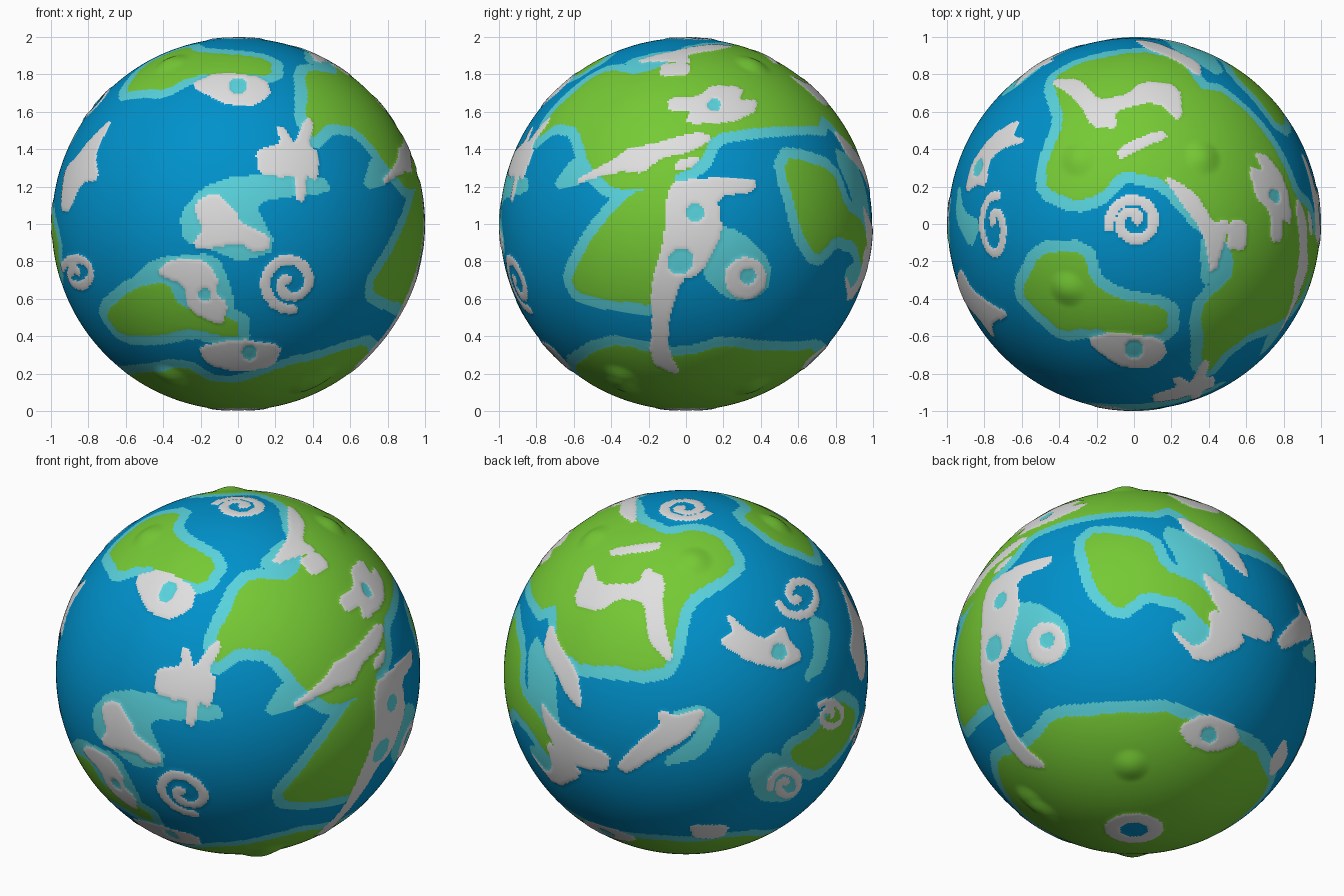
import bpy, bmesh, math
from mathutils import Vector
from mathutils.geometry import intersect_point_line

if "Cube" in bpy.data.objects:
    bpy.data.objects.remove(bpy.data.objects["Cube"])

OCEAN, SHALLOW, LAND, CLOUD = range(4)
LEVEL = (0.995, 0.995, 0.996, 1.0)          # radius of each kind of surface


def view(azimuth, elevation):
    """Right, up and toward axes of a drawing direction."""
    a, e = math.radians(azimuth), math.radians(elevation)
    h = Vector((math.sin(a), -math.cos(a), 0))
    z = Vector((0, 0, 1))
    return (Vector((math.cos(a), math.sin(a), 0)),
            z * math.cos(e) - h * math.sin(e), h * math.cos(e) + z * math.sin(e))


FRONT, RIGHT, TOP, BOTTOM = view(0, 0), view(90, 0), view(0, 90), view(0, -90)
BACK_L, BACK_R = view(215, 25), view(140, -29)
layers = {'rim': [], 'shallow': [], 'land': [], 'cloud': [], 'hole': []}


def add(layer, colour, vw, pts, margin=0.0, closed=True):
    """Store a patch outlined in one view (unit sphere); margin thickens it."""
    r, u, t = vw
    pos = [(r * x + u * y + t * math.sqrt(max(0, 1 - x * x - y * y))).normalized()
           for x, y in pts]
    c = sum(pos, Vector()).normalized()
    segs = list(zip(pos, pos[1:] + pos[:1])) if closed else list(zip(pos, pos[1:]))
    flat = [(a.dot(r), a.dot(u), b.dot(r), b.dot(u)) for a, b in segs] if closed else []
    limit = min(c.dot(p) for p in pos) - margin * 1.2 - 0.01
    layers[layer].append((colour, c, limit, vw, flat, segs, margin))


def outline(*n):
    """Hundredths to points, corners rounded once."""
    p = [(n[i] / 100, n[i + 1] / 100) for i in range(0, len(n), 2)]
    out = []
    for (a, b), (c, d) in zip(p, p[1:] + p[:1]):
        out += [(a * .82 + c * .18, b * .82 + d * .18), (a * .18 + c * .82, b * .18 + d * .82)]
    return out


def land(vw, *n):
    add('land', LAND, vw, outline(*n), 0.0)
    add('rim', SHALLOW, vw, outline(*n), 0.064)


def shallow(vw, *n):
    add('shallow', SHALLOW, vw, outline(*n), 0.015)


def cloud(vw, *n):
    add('cloud', CLOUD, vw, outline(*n), 0.008)


def disc(layer, colour, vw, x, y, r):
    add(layer, colour, vw, [(x + r * math.cos(k * math.pi / 6), y + r * math.sin(k * math.pi / 6))
                            for k in range(12)])


def spiral(vw, x, y, r, turns=1.6, start=0.0, width=0.022, sense=1):
    pts = []
    for k in range(25):
        f = k / 24
        a = start + sense * f * turns * 2 * math.pi
        q = r * (0.15 + 0.85 * f ** 0.6)
        pts.append((x + q * math.cos(a), y + q * math.sin(a)))
    add('cloud', CLOUD, vw, pts, width, False)


# continents and islands
land(TOP, -50, -15, -27, -15, -23, -31, -10, -40, 18, -45, 18, -58, 3, -60, -26, -56,
     -39, -58, -50, -48, -61, -37)
land(TOP, -44, 78, -29, 87, 3, 93, 25, 88, 38, 70, 57, 56, 73, 40, 78, 13, 57, -10, 38, 0,
     17, 24, -7, 29, -18, 16, -31, 12, -47, 19, -47, 32, -37, 56)
land(RIGHT, -80, 45, -72, 60, -52, 78, -41, 83, -25, 80, 2, 91, 29, 93, 48, 83, 78, 53, 40, 52,
     14, 48, 7, 32, -19, 20, -38, 18, -52, 31, -58, 52, -70, 54)
land(RIGHT, -62, -29, -49, -5, -35, 11, -25, 19, -3, 18, -3, -5, -10, -30, -17, -44,
     -40, -41, -58, -37)
land(RIGHT, -22, 34, -6, 34, -6, 10, -23, 10)
land(BACK_R, -28, 70, -21, 76, 8, 72, 16, 55, 36, 47, 52, 28, 44, 20, 27, 38, 6, 43, -8, 32, -21, 44)
land(BOTTOM, -52, 33, -30, 59, -10, 50, 25, 61, 54, 50, 69, 35, 71, 0, 74, -21, 55, -50,
     29, -70, -26, -71, -65, -41, -62, 0)
land(FRONT, -72, -48, -55, -34, -38, -31, -31, -45, 0, -51, 0, -62, -26, -56, -42, -60, -63, -60)
land(BACK_L, 84, -15, 94, -22, 88, -40, 73, -55, 59, -50, 57, -42, 70, -35)

# extra shallow water
shallow(FRONT, -18, 19, 1, 25, 46, 24, 49, 18, 6, 13, 20, -13, 1, -19, -12, -13, -28, -8, -30, 5)
shallow(FRONT, -60, -34, -44, -19, -12, -17, -5, -35, -2, -52, -30, -45)
shallow(FRONT, 68, 19, 72, 35, 86, 38, 82, 24)
shallow(TOP, 37, -5, 50, -3, 58, -12, 48, -24, 37, -33)
shallow(RIGHT, 2, 22, 12, 34, 14, 48, 3, 40, -6, 25)
shallow(RIGHT, 7, 0, 29, -5, 45, -21, 42, -37, 24, -40, 10, -27)
shallow(BACK_R, 14, 80, 42, 69, 52, 39, 31, 44)
shallow(BACK_R, 20, 24, 38, 28, 44, 36, 50, 20, 33, 8)
shallow(BACK_L, -9, -24, 8, -19, 19, -27, 8, -46, -14, -51, 10, -33)
shallow(BACK_L, 35, -54, 46, -44, 62, -54, 60, -70, 40, -70)
shallow(BACK_L, 68, 31, 79, 25, 76, 3, 65, -5, 72, 11)

# cloud banks
cloud(TOP, -26, -62, -10, -58, 15, -62, 17, -70, 8, -77, -8, -76)
cloud(FRONT, 10, 39, 24, 43, 21, 52, 25, 51, 30, 41, 37, 57, 40, 54, 37, 42, 43, 38, 42, 24, 36, 27,
      35, 12, 31, 14, 32, 26, 24, 26, 12, 27)
cloud(FRONT, -24, -12, -18, -3, -23, 9, -20, 13, -12, 16, -2, 7, 1, 0, 17, -7, 16, -13, 8, -14,
      1, -9, -12, -12)
cloud(FRONT, -44, -26, -34, -19, -18, -20, -11, -29, -13, -37, -6, -43, -9, -54, -26, -46, -28, -32)
cloud(FRONT, -21, -66, 0, -62, 23, -65, 19, -76, 0, -79, -16, -75)
cloud(RIGHT, -9, 21, 7, 24, 37, 24, 36, 18, 16, 15, 19, -5, 7, -27, -3, -29, -10, -51, -10, -68,
      -3, -81, -19, -74, -18, -32, -11, -8)
cloud(RIGHT, -62, 21, -37, 35, -31, 40, -19, 42, 7, 49, 14, 46, 2, 39, -14, 36, -23, 28, -36, 29)
cloud(RIGHT, -9, 67, 8, 68, 14, 74, 30, 73, 28, 66, 38, 66, 36, 60, 24, 55, 0, 54, 4, 61, -9, 61)
cloud(RIGHT, -5, 33, 7, 36, 3, 31, -5, 29)
cloud(TOP, 16, 26, 33, 16, 42, 0, 51, 2, 42, -29, 38, -5, 25, 13)
cloud(TOP, 51, 1, 60, 1, 60, -13, 50, -13)
cloud(BACK_L, -62, 38, -52, 60, -48, 47, -25, 48, -22, 57, -12, 51, -14, 33, -7, 4, -20, 17,
      -22, 39, -37, 41, -47, 34)
cloud(BACK_L, -41, 67, -14, 71, -16, 67, -40, 64)
cloud(BACK_L, -74, 27, -70, 15, -60, 0, -57, -20, -64, -14, -72, 2, -78, 13)
cloud(BACK_L, -72, -27, -58, -38, -42, -46, -44, -54, -61, -51, -74, -38, -80, -16)
cloud(BACK_L, -38, -52, -25, -38, -14, -30, -14, -21, -6, -25, 11, -20, 2, -35, -20, -47, -32, -55)
cloud(BACK_L, 18, 17, 27, 22, 22, 32, 35, 21, 44, 17, 53, 25, 56, 17, 64, 9, 54, 2, 35, 6)
cloud(FRONT, -95, 8, -93, 29, -86, 36, -82, 42, -67, 57, -77, 37, -75, 24, -84, 23, -90, 8)
cloud(BACK_R, 20, 22, 33, 11, 42, 17, 42, 33, 55, 25, 61, 14, 36, 3)
cloud(BACK_L, 2, -84, 24, -84, 19, -91, 5, -91)
cloud(BACK_R, 25, -32, 38, -25, 54, -30, 58, -39, 44, -45, 30, -41)

# storms
spiral(TOP, 0, 0.01, 0.135, 1.45, 0.5, 0.027)
spiral(FRONT, 0.28, -0.31, 0.15, 1.35, 2.6, 0.028)
spiral(FRONT, -0.86, -0.27, 0.09, 1.2, 1.5, 0.026)
spiral(BACK_L, 0.62, 0.42, 0.12, 1.15, 4.5, 0.025, -1)
spiral(BACK_L, 0.79, -0.24, 0.08, 1.3, 0.5, 0.02)
spiral(BACK_L, 0.55, -0.62, 0.09, 1.3, 1.5, 0.022)
disc('cloud', CLOUD, RIGHT, 0.32, -0.29, 0.115)
disc('cloud', CLOUD, BOTTOM, 0, 0, 0.165)

# openings in the clouds
disc('hole', SHALLOW, RIGHT, 0.33, -0.28, 0.045)
disc('hole', OCEAN, BOTTOM, 0, 0, 0.08)
disc('hole', SHALLOW, RIGHT, 0.05, 0.06, 0.05)
disc('hole', SHALLOW, RIGHT, -0.03, -0.2, 0.07)
disc('hole', SHALLOW, RIGHT, 0.15, 0.64, 0.035)
disc('hole', SHALLOW, TOP, 0.0, -0.67, 0.05)
disc('hole', SHALLOW, BACK_L, 0.51, 0.11, 0.045)
disc('hole', SHALLOW, BACK_R, 0.41, -0.36, 0.045)
disc('hole', SHALLOW, FRONT, 0.06, -0.69, 0.04)
disc('hole', SHALLOW, FRONT, -0.18, -0.38, 0.035)

ordered = [p for key in ('hole', 'cloud', 'land', 'shallow', 'rim') for p in layers[key]]


def covers(patch, d):
    _, c, limit, (r, u, t), flat, segs, margin = patch
    if flat and d.dot(t) > 0:
        x, y, inside = d.dot(r), d.dot(u), False
        for ax, ay, bx, by in flat:
            if (ay > y) != (by > y) and x < (bx - ax) * (y - ay) / (by - ay) + ax:
                inside = not inside
        if inside:
            return True
    if margin:
        for a, b in segs:
            q, f = intersect_point_line(d, a, b)
            q = a if f < 0 else b if f > 1 else q
            if (d - q).length_squared < margin * margin:
                return True
    return False


def kind(d):
    for p in ordered:
        if d.dot(p[1]) > p[2] and covers(p, d):
            return p[0]
    return OCEAN


# globe: evenly gridded cube blown up to a sphere
bm = bmesh.new()
bmesh.ops.create_cube(bm, size=2)
bmesh.ops.subdivide_edges(bm, edges=bm.edges[:], cuts=127, use_grid_fill=True)
for v in bm.verts:
    v.co = Vector([math.tan(k * math.pi / 4) for k in v.co]).normalized()
for f in bm.faces:
    f.material_index = kind(f.calc_center_median().normalized())
    f.smooth = True

# low hills on the land, clouds slightly raised
hills = [(vw[0] * x + vw[1] * y + vw[2] * math.sqrt(1 - x * x - y * y)) for vw, x, y in (
    (TOP, -.36, -.35), (TOP, .37, .36), (TOP, -.3, .35), (BACK_R, -.02, -.53),
    (BACK_R, -.5, -.77), (FRONT, -.36, -.82), (RIGHT, -.35, -.82))]
for v in bm.verts:
    d = v.co.copy()
    rad = sum(LEVEL[f.material_index] for f in v.link_faces) / len(v.link_faces)
    for h in hills:
        g = (d - h).length / 0.11
        if g < 1:
            rad += 0.02 * (1 - g * g) ** 2
    v.co = d * rad + Vector((0, 0, 1))

mesh = bpy.data.meshes.new("planet")
bm.to_mesh(mesh)
bm.free()
planet = bpy.data.objects.new("planet", mesh)
bpy.context.collection.objects.link(planet)
for name, col in (("ocean blue", (0.0, 0.285, 0.60)), ("shallow turquoise", (0.10, 0.65, 0.72)),
                  ("land green", (0.18, 0.59, 0.035)), ("cloud white", (0.74, 0.74, 0.74))):
    m = bpy.data.materials.new(name)
    m.diffuse_color = (*col, 1)
    m.use_nodes = True
    m.node_tree.nodes["Principled BSDF"].inputs["Base Color"].default_value = m.diffuse_color
    mesh.materials.append(m)
